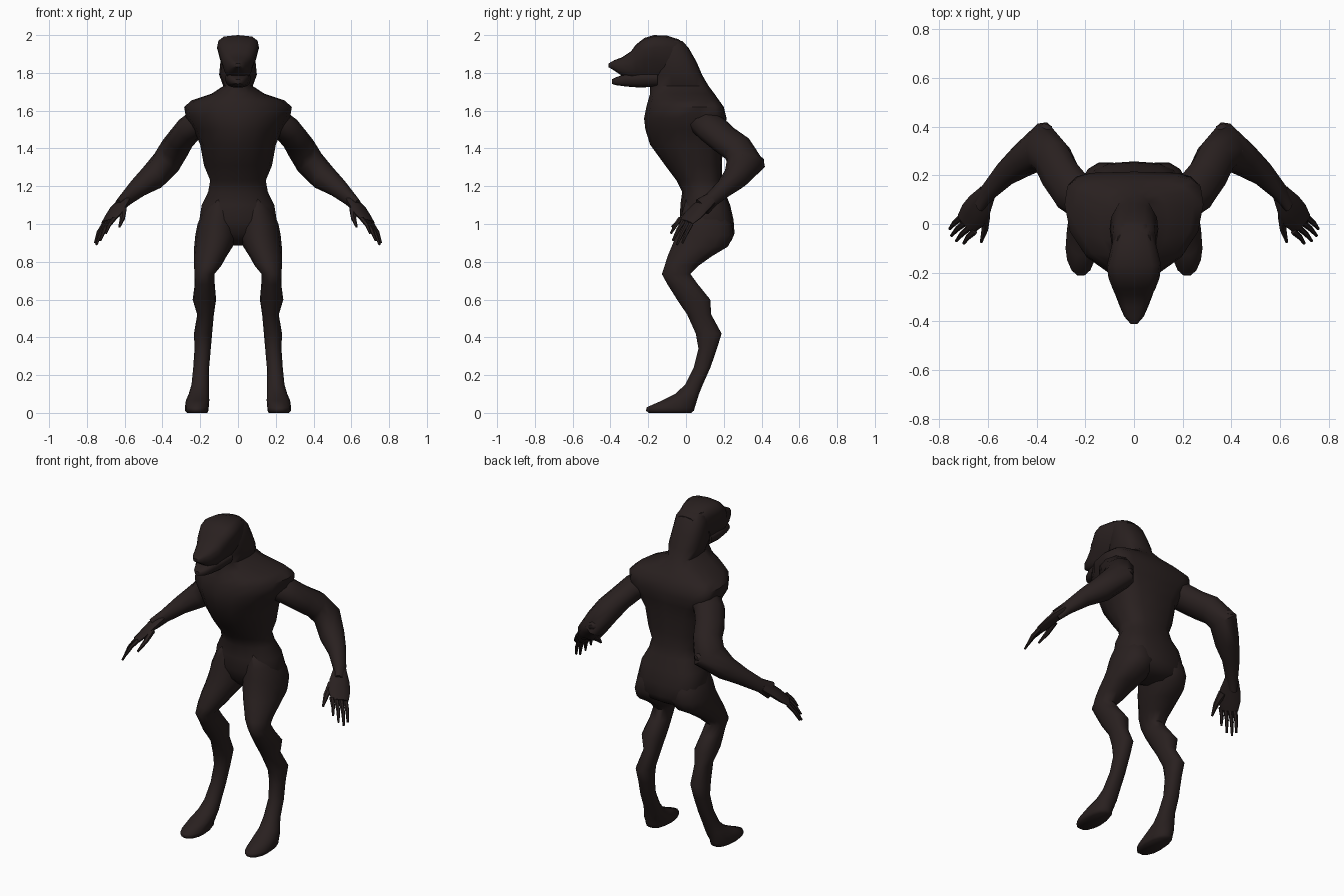
import bpy, bmesh, math
from mathutils import Vector

fur = bpy.data.materials.new("dark brown fur")
fur.diffuse_color = (0.022, 0.0145, 0.014, 1)


def loft(name, rings, mirror=False, angle=50):
    """Skin a list of point rings, cap both ends."""
    bm = bmesh.new()
    vs = [[bm.verts.new(p) for p in r] for r in rings]
    n = len(rings[0])
    for a, b in zip(vs, vs[1:]):
        for i in range(n):
            j = (i + 1) % n
            bm.faces.new((a[i], a[j], b[j], b[i]))
    bm.faces.new(vs[0][::-1])
    bm.faces.new(vs[-1])
    bmesh.ops.recalc_face_normals(bm, faces=bm.faces)
    me = bpy.data.meshes.new(name)
    bm.to_mesh(me)
    bm.free()
    me.materials.append(fur)
    ob = bpy.data.objects.new(name, me)
    bpy.context.collection.objects.link(ob)
    if mirror:
        ob.modifiers.new("mirror", 'MIRROR').use_mirror_merge = False
    bpy.ops.object.select_all(action='DESELECT')
    ob.select_set(True)
    bpy.context.view_layer.objects.active = ob
    bpy.ops.object.shade_smooth_by_angle(angle=math.radians(angle))
    return ob


def power(v, e):
    return math.copysign(abs(v) ** e, v)


def slice_z(z, cx, hw, front, wide, back, e=1.0, n=16):
    """Level ring: front, widest and back y; e < 1 squares off the back."""
    pts = []
    for i in range(n):
        a = 2 * math.pi * i / n
        c, s = math.cos(a), math.sin(a)
        if s > 0:
            c, s = power(c, e), power(s, e)
        pts.append((cx + hw * c, wide + s * (back - wide if s > 0 else wide - front), z))
    return pts


def slice_y(y, low, high, hw, flare=0.0, n=16):
    """Upright ring, wider near the top by flare."""
    pts = []
    for i in range(n):
        a = 2 * math.pi * i / n
        c, s = power(math.cos(a), 0.65), power(math.sin(a), 0.75)
        pts.append((hw * c * (1 + flare * s), y, (low + high) / 2 + s * (high - low) / 2))
    return pts


def tube(name, path, side, n=10, angle=50):
    """Mirrored limb through (x, y, z, wide radius, thin radius)."""
    pos = [Vector(p[:3]) for p in path]
    rings = []
    for i, p in enumerate(path):
        t = (pos[min(i + 1, len(pos) - 1)] - pos[max(i - 1, 0)]).normalized()
        u = Vector(side)
        u = (u - t * u.dot(t)).normalized()
        v = t.cross(u)
        rings.append([pos[i] + u * (p[3] * math.cos(2 * math.pi * k / n))
                      + v * (p[4] * math.sin(2 * math.pi * k / n)) for k in range(n)])
    return loft(name, rings, True, angle)


# torso and neck: z, half width, front, widest, back, squareness
torso = [(0.885, 0.07, 0.08, 0.14, 0.20, .8), (0.91, 0.13, 0.03, 0.12, 0.24, .6),
         (0.95, 0.185, -0.01, 0.10, 0.257, .6),
         (1.02, 0.205, -0.032, 0.10, 0.252, .65), (1.10, 0.192, -0.03, 0.10, 0.234, .7),
         (1.17, 0.158, -0.02, 0.09, 0.205, .75), (1.23, 0.147, -0.05, 0.07, 0.19, .75),
         (1.31, 0.18, -0.11, 0.06, 0.19, .7), (1.42, 0.20, -0.19, 0.05, 0.195, .65),
         (1.50, 0.235, -0.215, 0.06, 0.205, .55), (1.56, 0.275, -0.222, 0.07, 0.215, .45),
         (1.62, 0.285, -0.21, 0.08, 0.20, .5), (1.655, 0.245, -0.20, 0.07, 0.175, .6),
         (1.69, 0.14, -0.19, 0.02, 0.15, .8), (1.73, 0.078, -0.19, 0.0, 0.12, .8),
         (1.79, 0.10, -0.18, -0.02, 0.085, .8), (1.86, 0.093, -0.18, -0.04, 0.055, .8),
         (1.93, 0.09, -0.16, -0.06, 0.015, .8), (1.97, 0.07, -0.14, -0.07, -0.02, 1)]
loft("torso", [slice_z(z, 0, *r) for z, *r in torso])

# skull, flared brow and upper muzzle: y, bottom, top, half width, flare
skull = [(0.0, 1.86, 1.95, 0.06, 0), (-0.04, 1.81, 1.978, 0.08, .1),
         (-0.10, 1.76, 1.997, 0.088, .28), (-0.17, 1.74, 2.0, 0.095, .48),
         (-0.22, 1.745, 1.985, 0.092, .42), (-0.265, 1.76, 1.95, 0.084, .22),
         (-0.29, 1.77, 1.915, 0.077, .03), (-0.34, 1.785, 1.882, 0.058, 0),
         (-0.38, 1.812, 1.867, 0.04, 0), (-0.41, 1.83, 1.85, 0.014, 0)]
loft("skull", [slice_y(*r) for r in skull])

# lower jaw
jaw = [(-0.15, 1.728, 1.80, 0.068, .15), (-0.24, 1.722, 1.80, 0.068, .15),
       (-0.32, 1.728, 1.795, 0.056, .1), (-0.37, 1.735, 1.777, 0.038, 0),
       (-0.393, 1.742, 1.765, 0.016, 0)]
loft("lower_jaw", [slice_y(*r) for r in jaw])

# legs and feet: z, centre x, half width, front, widest, back
leg = [(1.14, 0.09, 0.05, 0.0, 0.09, 0.17), (1.06, 0.10, 0.09, -0.024, 0.1, 0.22),
       (1.00, 0.11, 0.104, -0.04, 0.1, 0.245),
       (0.94, 0.115, 0.111, -0.055, 0.1, 0.255), (0.88, 0.13, 0.102, -0.08, 0.07, 0.225),
       (0.83, 0.147, 0.087, -0.10, 0.02, 0.14), (0.78, 0.16, 0.072, -0.115, -0.03, 0.07),
       (0.735, 0.178, 0.053, -0.13, -0.05, 0.025), (0.68, 0.176, 0.053, -0.10, -0.01, 0.065),
       (0.60, 0.178, 0.062, -0.05, 0.05, 0.13), (0.52, 0.172, 0.044, 0.005, 0.07, 0.135),
       (0.42, 0.185, 0.048, 0.05, 0.12, 0.19), (0.34, 0.187, 0.043, 0.065, 0.11, 0.165),
       (0.24, 0.195, 0.042, 0.04, 0.09, 0.13), (0.15, 0.20, 0.046, -0.005, 0.04, 0.09),
       (0.10, 0.207, 0.054, -0.06, 0.01, 0.07), (0.065, 0.214, 0.062, -0.13, -0.04, 0.06),
       (0.03, 0.218, 0.063, -0.21, -0.1, 0.05), (0.012, 0.218, 0.062, -0.215, -0.1, 0.045),
       (0.0, 0.216, 0.053, -0.20, -0.1, 0.03)]
loft("leg", [slice_z(z, *r, 0.85, 14) for z, *r in leg], True, 70)

# upper arm, pointed elbow and forearm
tube("arm", [(0.13, 0.06, 1.55, .06, .06), (0.20, 0.10, 1.54, .09, .078),
             (0.258, 0.14, 1.502, .092, .072), (0.302, 0.20, 1.45, .088, .07),
             (0.335, 0.27, 1.40, .086, .076), (0.38, 0.318, 1.325, .105, .075),
             (0.455, 0.262, 1.245, .068, .072), (0.53, 0.205, 1.19, .05, .052),
             (0.595, 0.135, 1.13, .04, .036), (0.635, 0.085, 1.09, .05, .022)],
     (-0.4, 0.8, 0.1), 10, 60)
tube("elbow_point", [(0.39, 0.29, 1.325, .08, .06), (0.372, 0.355, 1.335, .055, .045),
                     (0.355, 0.408, 1.335, .018, .014)], (1, 0.3, 0), 8, 60)

# hand: flat palm, four fingers and a thumb
across = (0.65, 0.62, -0.2)
tube("palm", [(0.60, 0.13, 1.125, .038, .03), (0.635, 0.075, 1.085, .058, .026),
              (0.662, 0.035, 1.045, .062, .02), (0.69, 0.0, 1.01, .05, .014)], across)
tips = [(0.70, -0.08, 0.95), (0.73, -0.07, 0.912), (0.75, -0.048, 0.89), (0.757, -0.02, 0.90)]
for i, tip in enumerate(tips):
    base = Vector((0.655 + 0.018 * i, -0.03 + 0.019 * i, 1.03 - 0.010 * i))
    mid = (base + Vector(tip)) / 2 + Vector((0.005, 0, 0.005))
    tube("finger_%d" % (i + 1), [(*base, .014, .012), (*mid, .011, .011),
                                 (*tip, .006, .006)], across, 6)
tube("thumb", [(0.61, 0.04, 1.075, .025, .018), (0.612, -0.02, 1.03, .016, .013),
               (0.628, -0.075, 0.985, .006, .006)], across, 6)
